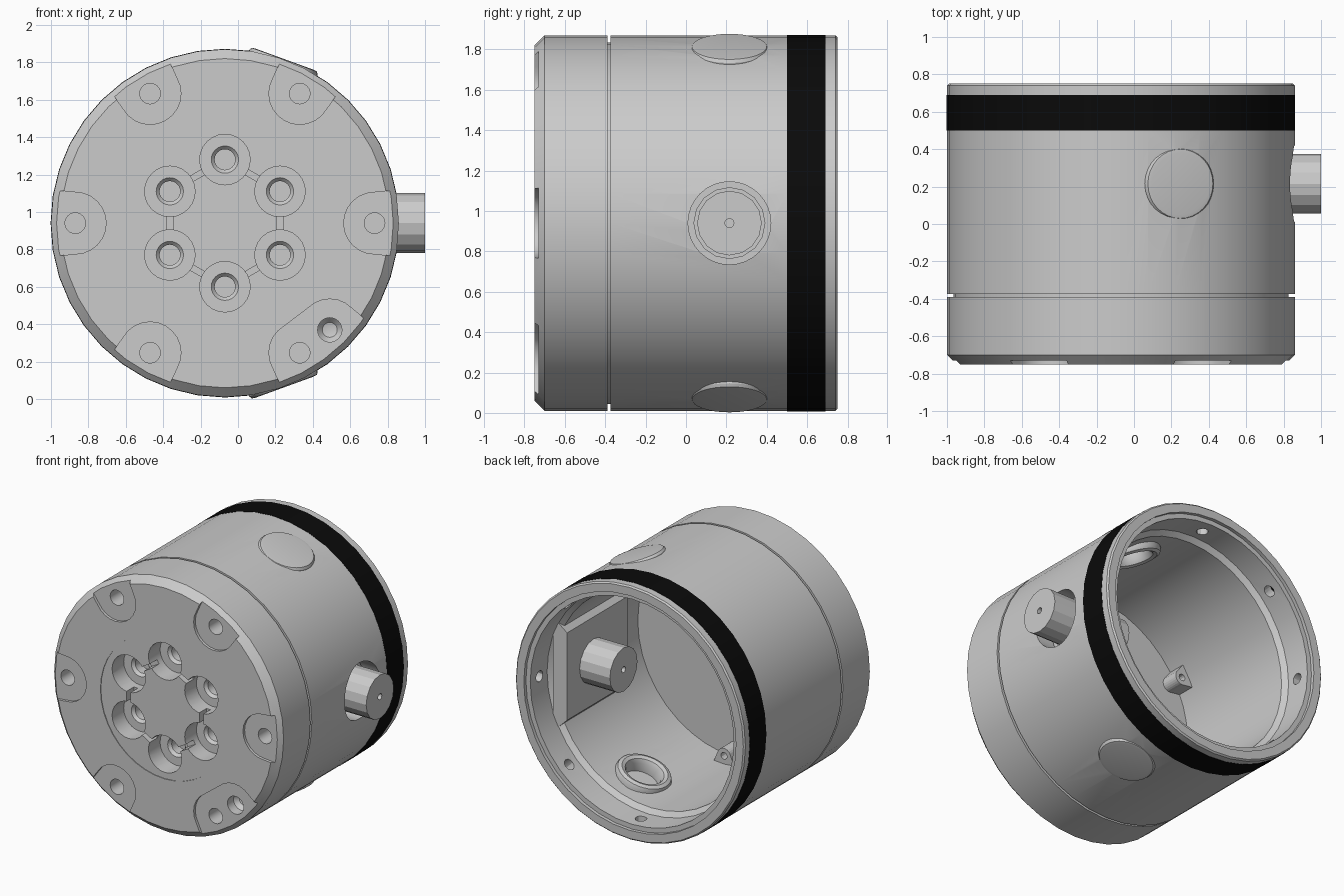
import bpy, bmesh, math
from mathutils import Vector

if "Cube" in bpy.data.objects:
    bpy.data.objects.remove(bpy.data.objects["Cube"])

CENTRE = Vector((-0.07, 0, 0.94))      # body axis runs along y through here
SEG = 40


def finish(name, bm, smooth=True):
    bmesh.ops.recalc_face_normals(bm, faces=bm.faces[:])
    me = bpy.data.meshes.new(name)
    bm.to_mesh(me)
    bm.free()
    ob = bpy.data.objects.new(name, me)
    bpy.context.collection.objects.link(ob)
    if smooth:
        shade(ob)
    return ob


def shade(ob):
    bpy.ops.object.select_all(action='DESELECT')
    ob.select_set(True)
    bpy.context.view_layer.objects.active = ob
    bpy.ops.object.shade_smooth_by_angle(angle=math.radians(30))


def lathe(name, profile, origin, axis, seg=24, closed=False, smooth=True):
    """Spin (radius, height) points round an axis."""
    bm = bmesh.new()
    q = Vector(axis).to_track_quat('Z', 'Y')
    rings = []
    for r, h in profile:
        n = 1 if r == 0 else seg
        rings.append([bm.verts.new(Vector(origin) + q @ Vector(
            (r * math.cos(math.tau * i / seg), r * math.sin(math.tau * i / seg), h)))
            for i in range(n)])
    pairs = list(zip(rings, rings[1:]))
    if closed:
        pairs.append((rings[-1], rings[0]))
    for a, b in pairs:
        for i in range(seg):
            j = (i + 1) % seg
            quad = [a[i % len(a)], a[j % len(a)], b[j % len(b)], b[i % len(b)]]
            bm.faces.new(list(dict.fromkeys(quad)))
    return finish(name, bm, smooth)


def hull(name, points):
    bm = bmesh.new()
    for p in points:
        bm.verts.new(p)
    res = bmesh.ops.convex_hull(bm, input=bm.verts[:])
    junk = {v for v in res["geom_interior"] + res["geom_unused"]
            if isinstance(v, bmesh.types.BMVert)}
    bmesh.ops.delete(bm, geom=list(junk), context='VERTS')
    bmesh.ops.dissolve_limit(bm, angle_limit=0.01, verts=bm.verts[:], edges=bm.edges[:])
    return finish(name, bm, False)


def rod(origin, axis, r, h0, h1, seg=24):
    return lathe("cutter", [(0, h0), (r, h0), (r, h1), (0, h1)], origin, axis, seg, smooth=False)


def cut(target, cutter):
    cutter.hide_render = True
    m = target.modifiers.new("cut", 'BOOLEAN')
    m.operation = 'DIFFERENCE'
    m.solver = 'EXACT'
    m.object = cutter
    bpy.context.view_layer.objects.active = target
    bpy.ops.object.modifier_apply(modifier=m.name)
    bpy.data.objects.remove(cutter)


def polar(deg, r, y=0.0):
    a = math.radians(deg)
    return CENTRE + Vector((r * math.cos(a), y, r * math.sin(a)))


def lobe(name, angles, r_mid, r_pad, r_out, flare, y0, y1):
    """Rounded tab that widens towards the rim, hulled over the given angles."""
    pts = []
    for deg in angles:
        c = polar(deg, r_mid)
        out = (c - CENTRE).normalized()
        side = Vector((-out.z, 0, out.x))
        flat = [c + r_pad * (math.cos(t) * side - math.sin(t) * out)
                for t in [math.pi * k / 12 for k in range(13)]]
        flat += [CENTRE + out * r_out + side * s * flare for s in (-1, 1)]
        pts += [p + Vector((0, y, 0)) for p in flat for y in (y0, y1)]
    return hull(name, pts)


# Cup-shaped body: chamfered front, seam groove, band groove, stepped open back
body = lathe("housing", [
    (0, -0.745), (0.52, -0.745), (0.52, -0.75), (0.88, -0.75), (0.93, -0.70),
    (0.93, -0.39), (0.895, -0.39), (0.895, -0.373), (0.93, -0.373), (0.93, 0.50),
    (0.90, 0.50), (0.90, 0.69), (0.93, 0.69), (0.93, 0.74), (0.92, 0.75),
    (0.86, 0.75), (0.86, 0.725), (0.825, 0.725), (0.825, 0.53), (0.79, 0.50),
    (0.79, -0.47), (0, -0.47)], CENTRE, (0, 1, 0), SEG, smooth=False)

# Recessed screw pads round the front rim, one stretched over an extra hole
for deg in range(0, 360, 60):
    angles = (300, 314.5) if deg == 300 else (deg,)
    cut(body, lobe("cutter", angles, 0.80, 0.165, 1.0, 0.185, -0.80, -0.73))
    cut(body, rod(polar(deg, 0.80), (0, 1, 0), 0.055, -0.80, -0.60))
cut(body, lathe("cutter", [(0, -0.8), (0.065, -0.8), (0.065, -0.66), (0.04, -0.63), (0, -0.62)],
                polar(314.5, 0.80), (0, 1, 0), 24, smooth=False))

# Ring of stepped bolt holes joined by narrow channels
for deg in range(30, 390, 60):
    a, b = polar(deg, 0.34), polar(deg + 60, 0.34)
    d = (b - a).normalized()
    n = Vector((-d.z, 0, d.x)) * 0.016
    cut(body, hull("cutter", [p + s * n + Vector((0, y, 0)) for p in (a + d * 0.1, b - d * 0.1)
                              for s in (-1, 1) for y in (-0.8, -0.66)]))
for deg in range(30, 390, 60):
    cut(body, lathe("cutter", [(0, -0.8), (0.135, -0.8), (0.135, -0.61), (0.073, -0.61),
                               (0.055, -0.59), (0.055, -0.52), (0, -0.52)],
                    polar(deg, 0.34), (0, 1, 0), 24, smooth=False))

# Small radial holes behind the band
for deg in range(0, 360, 45):
    o = CENTRE + Vector((0, 0.62, 0))
    cut(body, rod(o, polar(deg, 1) - CENTRE, 0.04, 0.75, 0.97, 12))

# Side openings for the connector and the two buttons
PORT = CENTRE + Vector((0, 0.215, 0))
for deg, r in ((0, 0.205), (70, 0.18), (-70, 0.18)):
    cut(body, rod(PORT, polar(deg, 1) - CENTRE, r, 0.60, 1.1, 32))
shade(body)

# Black band
band = lathe("black_band", [(0.90, 0.50), (0.932, 0.50), (0.932, 0.69), (0.90, 0.69)],
             CENTRE, (0, 1, 0), SEG, closed=True)
mat = bpy.data.materials.new("black")
mat.diffuse_color = (0.003, 0.003, 0.003, 1)
mat.use_nodes = True
mat.node_tree.nodes["Principled BSDF"].inputs["Base Color"].default_value = mat.diffuse_color
band.data.materials.append(mat)

# Flat round buttons with a rolled inner ring
for name, deg in (("upper_button", 70), ("lower_button", -70)):
    lathe(name, [(0, 0.93), (0.165, 0.933), (0.185, 0.93), (0.195, 0.915), (0.195, 0.77),
                 (0.185, 0.745), (0.16, 0.735), (0.135, 0.745), (0.12, 0.775),
                 (0.12, 0.84), (0, 0.84)], PORT, polar(deg, 1) - CENTRE, 32)

# Connector through the side wall, with a collar and pin holes at both ends
lathe("side_connector", [(0, 0.46), (0.022, 0.46), (0.022, 0.425), (0.16, 0.425),
                         (0.16, 0.74), (0.178, 0.74), (0.178, 0.79), (0.16, 0.79),
                         (0.16, 1.07), (0.022, 1.07), (0.022, 1.03), (0, 1.03)],
      PORT, (1, 0, 0), 16, smooth=False)

# Mounting block on the inner wall, bevelled into the curve
hull("connector_block",
     [Vector((x, y, 0.94 + s * z)) for s in (-1, 1)
      for x, z, y0, y1 in ((0.60, 0.32, -0.18, 0.52), (0.70, 0.42, -0.24, 0.54))
      for y in (y0, y1)])

# Screw lugs on the inner floor
for i, deg in enumerate((30, 150, 270)):
    lug = lobe(f"floor_lug_{i + 1}", (deg,), 0.73, 0.055, 0.83, 0.10, -0.5, -0.34)
    cut(lug, rod(polar(deg, 0.73), (0, 1, 0), 0.025, -0.44, -0.2, 12))
